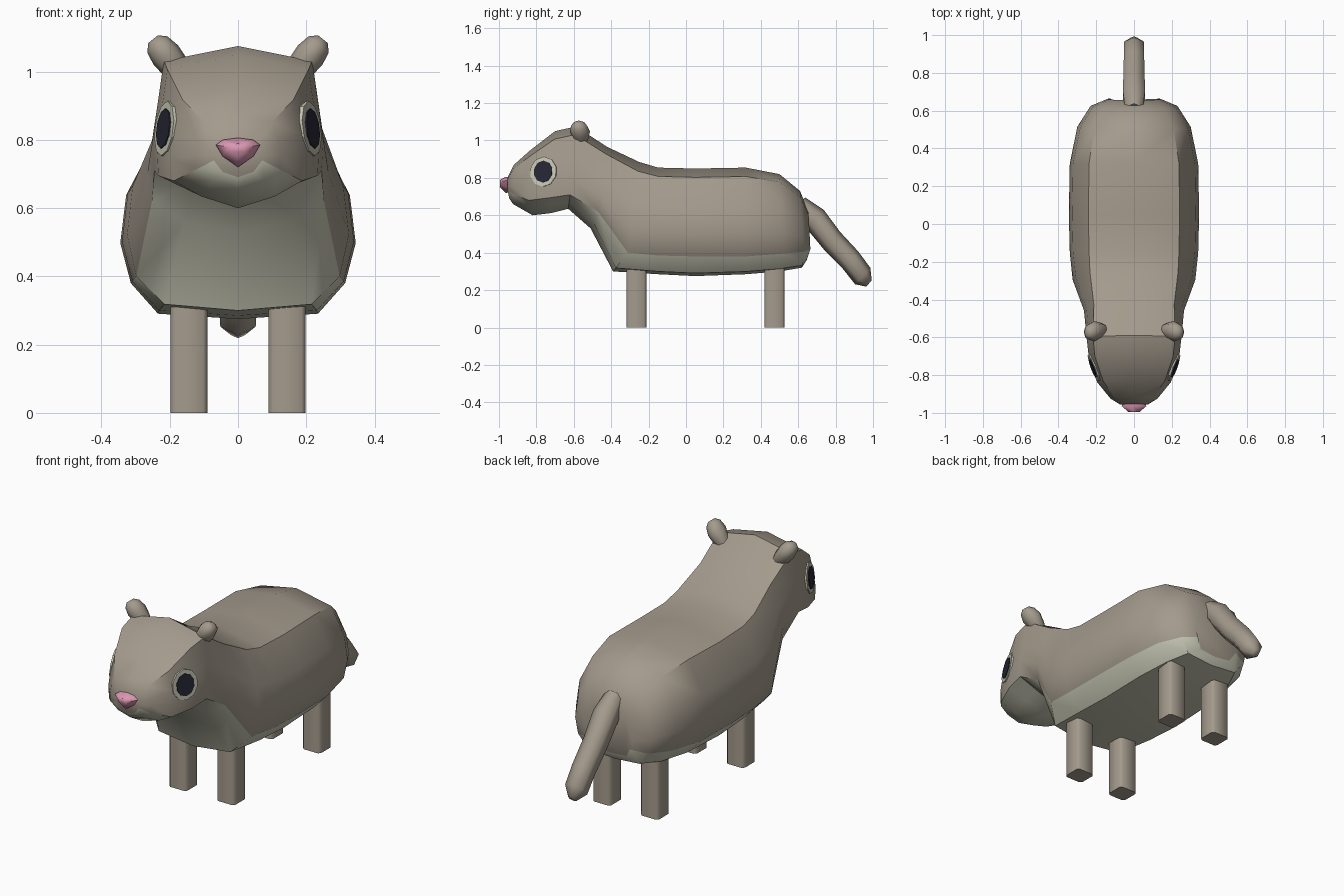
import bpy, bmesh, math
from mathutils import Vector, Matrix

if "Cube" in bpy.data.objects:
    bpy.data.objects.remove(bpy.data.objects["Cube"])


def material(name, rgb):
    m = bpy.data.materials.new(name)
    m.use_nodes = True
    m.diffuse_color = (*rgb, 1)
    m.node_tree.nodes["Principled BSDF"].inputs["Base Color"].default_value = (*rgb, 1)
    return m


FUR = material("grey_brown_fur", (0.37, 0.325, 0.265))
PALE = material("pale_belly", (0.56, 0.56, 0.45))
PINK = material("pink_nose", (0.70, 0.31, 0.44))
DARK = material("dark_eye", (0.02, 0.02, 0.035))


def finish(name, bm, mats, angle=40):
    bmesh.ops.recalc_face_normals(bm, faces=bm.faces[:])
    me = bpy.data.meshes.new(name)
    bm.to_mesh(me)
    bm.free()
    for m in mats:
        me.materials.append(m)
    ob = bpy.data.objects.new(name, me)
    bpy.context.collection.objects.link(ob)
    bpy.ops.object.select_all(action="DESELECT")
    ob.select_set(True)
    bpy.context.view_layer.objects.active = ob
    bpy.ops.object.shade_smooth_by_angle(angle=math.radians(angle))
    return ob


def loft(name, rings, mats, rule=lambda k: 0, angle=40):
    """Skin closed rings of points; rule(k) picks the material of strip k."""
    bm = bmesh.new()
    vs = [[bm.verts.new(p) for p in r] for r in rings]
    n = len(rings[0])
    for a, b in zip(vs, vs[1:]):
        for k in range(n):
            f = bm.faces.new((a[k], a[(k + 1) % n], b[(k + 1) % n], b[k]))
            f.material_index = rule(k)
    bm.faces.new(vs[0])
    bm.faces.new(vs[-1])
    return finish(name, bm, mats, angle)


# Body and head: top (y, z), colour line (y, z), underside (y, z), half width, head shape
SECTIONS = [
    (-.955, .80, -.955, .74, -.945, .69, .075, .5),
    (-.92, .87, -.925, .715, -.925, .66, .125, .6),
    (-.83, .95, -.84, .68, -.82, .60, .195, .8),
    (-.70, 1.05, -.72, .695, -.72, .612, .238, 1),
    (-.59, 1.075, -.62, .71, -.63, .635, .25, 1),
    (-.42, .965, -.47, .62, -.51, .53, .265, .6),
    (-.25, .885, -.31, .40, -.39, .30, .325, .1),
    (-.15, .855, -.15, .385, -.15, .285, .34, 0),
    (.05, .85, .05, .38, .05, .275, .345, 0),
    (.32, .855, .32, .38, .32, .285, .34, 0),
    (.50, .82, .52, .395, .50, .30, .30, 0),
    (.61, .73, .63, .405, .62, .32, .23, 0),
    (.655, .62, .665, .42, .645, .36, .14, 0),
]


def body_ring(yt, zt, yb, zb, y0, z0, w, h):
    mix = lambda body, head: body + (head - body) * h
    top, line, low = Vector((0, yt, zt)), Vector((0, yb, zb)), Vector((0, y0, z0))
    half = [top]
    for f, k in ((mix(.90, .88), mix(.70, .87)), (mix(.55, .5), .95), (.25, 1)):
        half.append(line.lerp(top, f) + Vector((w * k, 0, 0)))
    half.append(line + Vector((w * mix(.91, .98), 0, 0)))
    half.append(line.lerp(low, mix(.85, .5)) + Vector((w * mix(.68, .52), 0, 0)))
    half.append(low)
    return half + [Vector((-p.x, p.y, p.z)) for p in half[-2:0:-1]]


loft("body", [body_ring(*s) for s in SECTIONS], [FUR, PALE],
     lambda k: 1 if 4 <= k <= 7 else 0)

# Nose: a rounded triangle that shrinks toward the front
NOSE = [(0, .806), (.045, .80), (.065, .785), (.045, .752), (0, .72),
        (-.045, .752), (-.065, .785), (-.045, .80)]
loft("nose", [[(x * s, y, .775 + (z - .775) * s) for x, z in NOSE]
              for y, s in ((-.93, .95), (-.965, 1), (-.995, .45))], [PINK], angle=60)


def oval_ring(c, u, v, ru, rv, n):
    c, u, v = Vector(c), Vector(u), Vector(v)
    return [c + u * ru * math.cos(math.tau * i / n) + v * rv * math.sin(math.tau * i / n)
            for i in range(n)]


# Tail: six sided, hanging back and down to a blunt tip
TAIL = [(.60, .655, .055), (.69, .58, .068), (.78, .465, .064),
        (.88, .36, .062), (.945, .275, .06), (.978, .235, .022)]
t = Vector((0, .68, .73))
loft("tail", [oval_ring((0, y, z), t, (1, 0, 0), r, r, 6) for y, z, r in TAIL],
     [FUR], angle=70)


# Eye plates: distance along the normal, radius
def disc(name, frame, r_y, r_z, d0, d1, mat):
    rings = [[frame @ Vector((d, r_y * math.cos(a), r_z * math.sin(a)))
              for a in (math.tau * (i + .5) / 10 for i in range(10))] for d in (d0, d1)]
    loft(name, rings, [mat], angle=30)


for side, s in (("left", 1), ("right", -1)):
    # Ears: oval buds leaning outward
    axis = Vector((.62 * s, 0, .78))
    across = Vector((.78 * s, 0, -.62))
    base = Vector((.165 * s, -.56, .99))
    loft(side + "_ear",
         [oval_ring(base + axis * d + Vector((0, -d * .1, 0)), across, (0, 1, 0), a, b, 8)
          for d, a, b in ((-.02, .03, .025), (.03, .042, .042), (.075, .046, .054),
                          (.115, .038, .042), (.135, .018, .02))], [FUR], angle=70)

    # Eyes: pale ring with a dark pupil
    yaw = Matrix.Rotation(math.radians(-21 * s), 4, "Z")
    tilt = Matrix.Rotation(math.radians(-7 * s), 4, "Y")
    frame = Matrix.Translation((.213 * s, -.762, .833)) @ yaw @ tilt
    disc(side + "_eye_ring", frame, .076, .081, -.02 * s, .004 * s, PALE)
    disc(side + "_pupil", frame, .053, .059, 0, .008 * s, DARK)

    # Legs: square posts with softened edges
    for end, y in (("front", -.265), ("back", .473)):
        bm = bmesh.new()
        bmesh.ops.create_cube(bm, size=1, matrix=Matrix.Translation((.144 * s, y, .17))
                              @ Matrix.Diagonal((.108, .106, .34, 1)))
        upright = [e for e in bm.edges if abs(e.verts[0].co.z - e.verts[1].co.z) > .1]
        bmesh.ops.bevel(bm, geom=upright, offset=.012, segments=1, affect="EDGES")
        finish(f"{side}_{end}_leg", bm, [FUR], 50)
